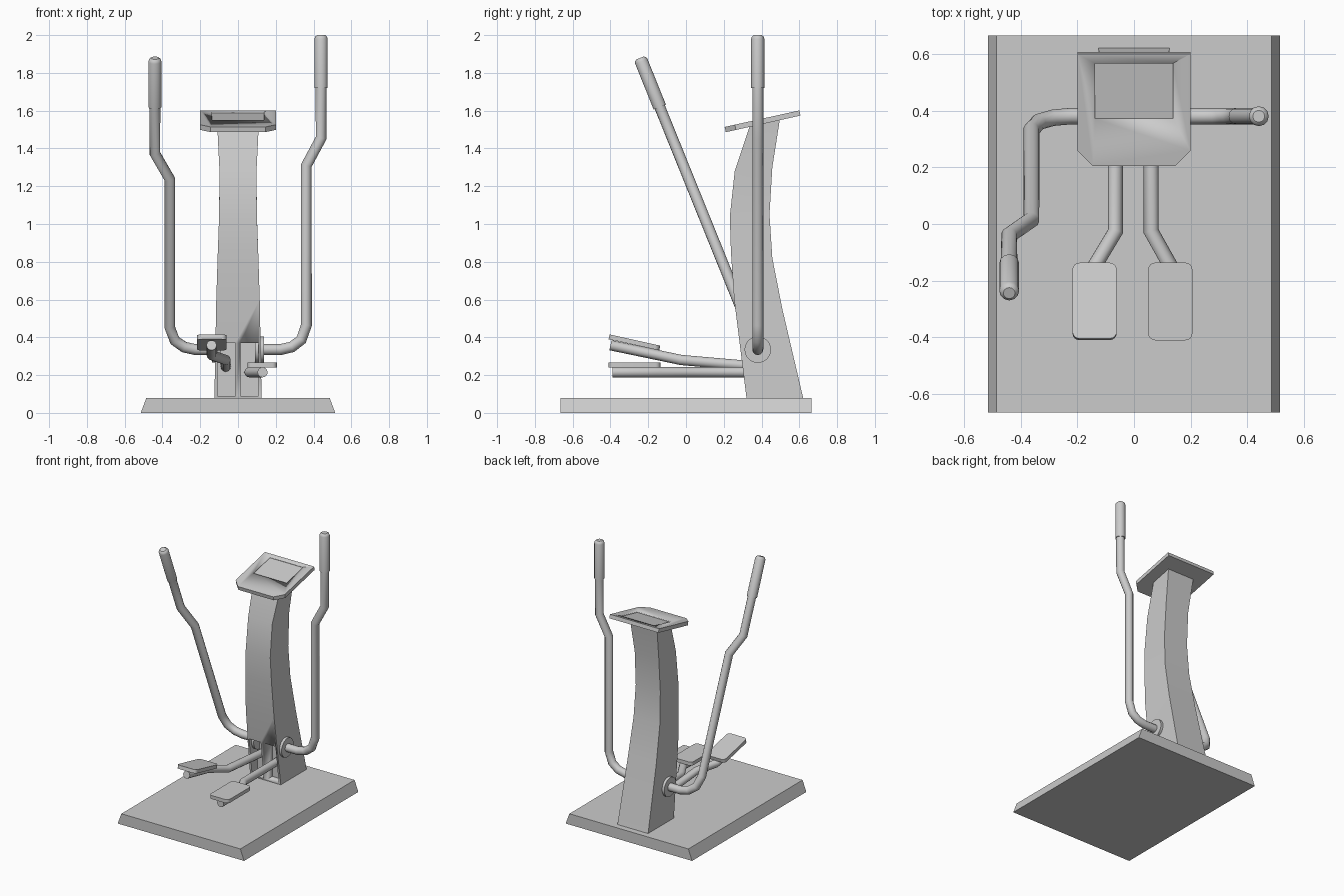
import bpy, bmesh, math
from mathutils import Matrix, Vector

if "Cube" in bpy.data.objects:
    bpy.data.objects.remove(bpy.data.objects["Cube"])

grey = bpy.data.materials.new("plain grey")
grey.use_nodes = True
GREY = (0.6, 0.6, 0.6, 1)
grey.diffuse_color = GREY
grey.node_tree.nodes["Principled BSDF"].inputs["Base Color"].default_value = GREY


def add(name, data):
    ob = bpy.data.objects.new(name, data)
    bpy.context.collection.objects.link(ob)
    data.materials.append(grey)
    bpy.ops.object.select_all(action="DESELECT")
    ob.select_set(True)
    bpy.context.view_layer.objects.active = ob
    return ob


def loft(name, rings, matrix=Matrix(), angle=30):
    """Closed solid through rings that share a vertex count."""
    bm = bmesh.new()
    rows = [[bm.verts.new(p) for p in ring] for ring in rings]
    n = len(rows[0])
    for a, b in zip(rows, rows[1:]):
        for i in range(n):
            j = (i + 1) % n
            bm.faces.new((a[i], a[j], b[j], b[i]))
    bm.faces.new(rows[0])
    bm.faces.new(rows[-1])
    bmesh.ops.recalc_face_normals(bm, faces=bm.faces)
    bm.transform(matrix)
    mesh = bpy.data.meshes.new(name)
    bm.to_mesh(mesh)
    bm.free()
    ob = add(name, mesh)
    bpy.ops.object.shade_smooth_by_angle(angle=math.radians(angle))
    return ob


def box(x0, x1, y0, y1, z):
    return [(x0, y0, z), (x1, y0, z), (x1, y1, z), (x0, y1, z)]


def cut(target, cutter):
    """Subtract the cutter and discard it."""
    mod = target.modifiers.new("cut", "BOOLEAN")
    mod.operation, mod.solver, mod.object = "DIFFERENCE", "EXACT", cutter
    bpy.context.view_layer.objects.active = target
    bpy.ops.object.modifier_apply(modifier=mod.name)
    bpy.data.objects.remove(cutter)


def tube(name, points, radius, matrix=Matrix(), scales=None):
    curve = bpy.data.curves.new(name, "CURVE")
    curve.dimensions = "3D"
    curve.bevel_depth, curve.bevel_resolution = radius, 4
    curve.use_fill_caps = True
    spline = curve.splines.new("POLY")
    spline.points.add(len(points) - 1)
    for i, (pt, co) in enumerate(zip(spline.points, points)):
        pt.co = (*(matrix @ Vector(co)), 1)
        pt.radius = scales[i] if scales else 1
    add(name, curve)
    bpy.ops.object.convert(target="MESH")
    bpy.ops.object.shade_smooth_by_angle(angle=math.radians(40))


# Base slab with sloping sides
loft("base", [box(-.515, .515, -.665, .665, 0), box(-.485, .485, -.665, .665, .08)])

# Curved column: front y, front z, back y, back z, half width
sections = [(.32, .08, .62, .08, .125), (.255, .6, .51, .55, .115),
            (.238, .85, .457, .82, .107), (.232, 1.04, .442, 1.05, .1),
            (.258, 1.28, .457, 1.3, .098), (.34, 1.525, .497, 1.555, .11)]
column = loft("column", [[(-w, f, zf), (w, f, zf), (w, b, zb), (-w, b, zb)]
                         for f, zf, b, zb, w in sections])

# Slots in the column where the pedal arms enter
for x0, x1 in ((-.108, -.014), (.014, .108)):
    cut(column, loft("slot_cutter", [box(x0, x1, .1, .38, .09), box(x0, x1, .1, .38, .37)]))

# Tilted console with clipped front corners and sunken screen
tilt = Matrix.Translation((0, .4, 1.557)) @ Matrix.Rotation(math.radians(12.5), 4, "X")
outline = [(-.145, -.2), (.145, -.2), (.2, -.145), (.2, .205), (-.2, .205), (-.2, -.145)]
console = loft("console", [[(x, y, z) for x, y in outline] for z in (-.028, 0)], tilt)
cut(console, loft("screen_cutter", [box(-.137, .137, -.03, .17, -.006),
                                    box(-.137, .137, -.03, .17, .05)], tilt))

# Swinging handles, the right one tipped forward about the hub
PIVOT = Vector((0, .38, .335))
bar = [(.11, 0, 0), (.225, 0, 0), (.285, 0, .014), (.335, 0, .052), (.362, 0, .13),
       (.362, 0, .975), (.44, 0, 1.12), (.44, 0, 1.4)]
grip = [(.44, 0, z) for z in (1.385, 1.645, 1.658, 1.665)]
for side, s, lean in (("left", 1, 0), ("right", -1, 22)):
    place = (Matrix.Translation(PIVOT) @ Matrix.Rotation(math.radians(lean), 4, "X")
             @ Matrix.Scale(s, 4, (1, 0, 0)))
    tube(side + "_handle", bar, .029, place)
    tube(side + "_grip", grip, .035, place, (1, 1, .87, .6))
    ring = [(math.cos(i * math.pi / 12) * .07, math.sin(i * math.pi / 12) * .07)
            for i in range(24)]
    loft(side + "_hub", [[(x, y, z) for y, z in ring] for x in (.09, .138)], place)

# Pedal arms
tube("left_pedal_arm", [(.06, .4, .215), (.06, -.025, .215), (.13, -.15, .215),
                        (.13, -.39, .215)], .027)
tube("right_pedal_arm", [(-.065, .4, .243), (-.065, -.025, .28), (-.14, -.15, .306),
                         (-.14, -.4, .358)], .027)


# Rounded foot plates
def pedal(name, centre, lift):
    corners = []
    for cx, cy, start in ((1, 1, 0), (-1, 1, 90), (-1, -1, 180), (1, -1, 270)):
        for step in range(5):
            a = math.radians(start + step * 22.5)
            corners.append((cx * .053 + .025 * math.cos(a), cy * .112 + .025 * math.sin(a)))
    place = Matrix.Translation(centre) @ Matrix.Rotation(math.radians(-lift), 4, "X")
    loft(name, [[(x, y, z) for x, y in corners] for z in (-.013, .013)], place)


pedal("left_pedal", (.128, -.273, .253), 0)
pedal("right_pedal", (-.139, -.273, .373), 12.5)
